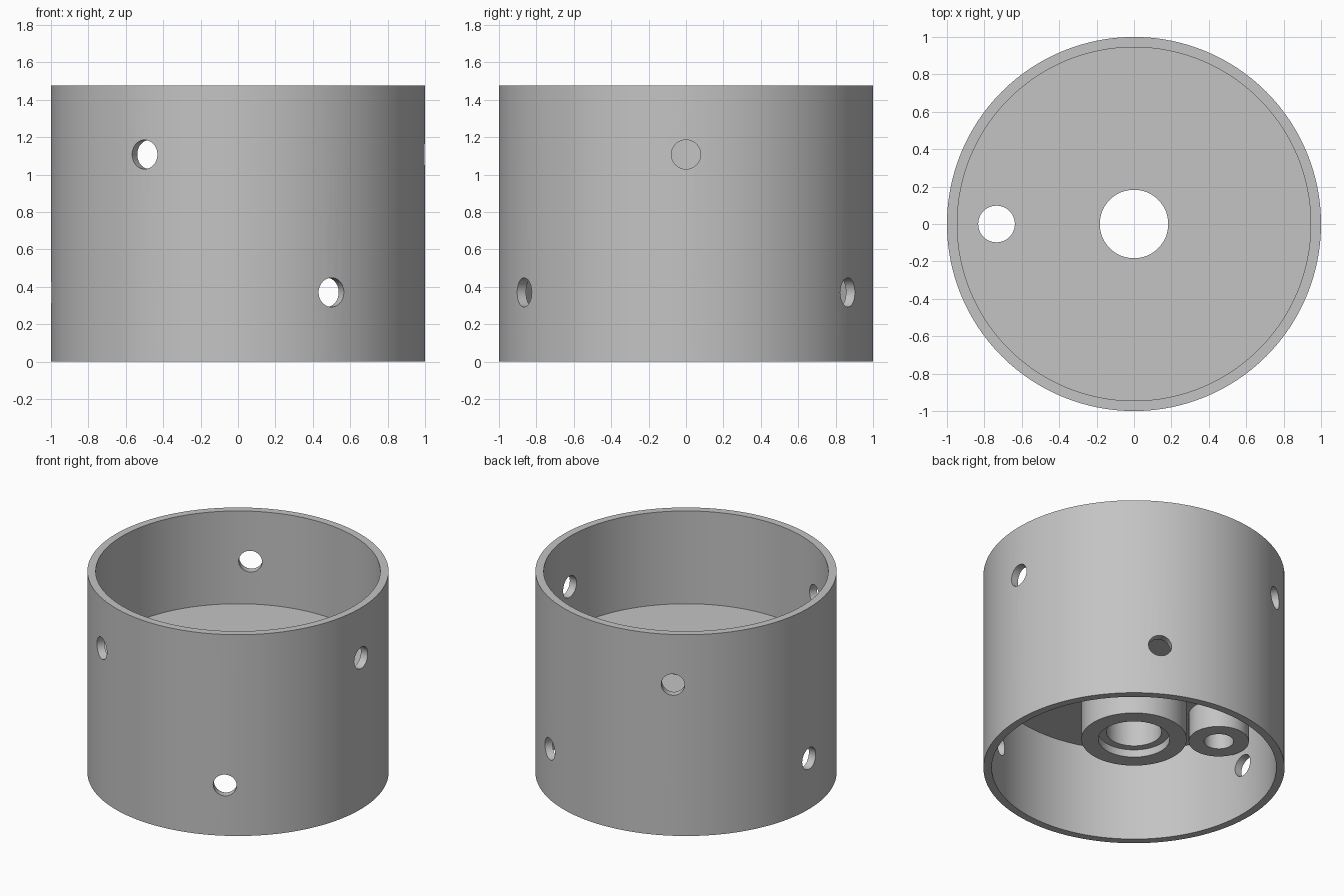
import bpy
import bmesh
import math
from mathutils import Matrix, Vector

cube = bpy.data.objects.get("Cube")
if cube:
    bpy.data.objects.remove(cube, do_unlink=True)

HEIGHT = 1.475
INNER = 0.945
FLOOR_TOP, FLOOR_BOTTOM = 0.795, 0.68
HUB_BOTTOM, HUB_STEP = 0.22, 0.275
BOSS_X, BOSS_BOTTOM = -0.735, 0.476
SIDES = 128

grey = bpy.data.materials.new("plain grey")
grey.use_nodes = True
grey.diffuse_color = (0.55, 0.55, 0.55, 1)
grey.node_tree.nodes["Principled BSDF"].inputs["Base Color"].default_value = grey.diffuse_color


def add_object(name, bm):
    bmesh.ops.recalc_face_normals(bm, faces=bm.faces[:])
    mesh = bpy.data.meshes.new(name)
    bm.to_mesh(mesh)
    bm.free()
    mesh.materials.append(grey)
    obj = bpy.data.objects.new(name, mesh)
    bpy.context.collection.objects.link(obj)
    return obj


def lathe(name, profile):
    """Revolve a closed (radius, height) outline around z."""
    bm = bmesh.new()
    rings = []
    for i in range(SIDES):
        a = 2 * math.pi * i / SIDES
        rings.append([bm.verts.new((r * math.cos(a), r * math.sin(a), z)) for r, z in profile])
    n = len(profile)
    for i, ring in enumerate(rings):
        after = rings[(i + 1) % SIDES]
        for j in range(n):
            k = (j + 1) % n
            bm.faces.new((ring[j], after[j], after[k], ring[k]))
    return add_object(name, bm)


def rod(name, radius, start, end):
    """Solid cylinder between two points."""
    start, end = Vector(start), Vector(end)
    axis = end - start
    turn = axis.to_track_quat("Z", "Y").to_matrix().to_4x4()
    bm = bmesh.new()
    bmesh.ops.create_cone(bm, cap_ends=True, segments=48, radius1=radius, radius2=radius,
                          depth=axis.length, matrix=Matrix.Translation((start + end) / 2) @ turn)
    return add_object(name, bm)


def combine(target, tool, operation):
    """Apply a boolean and discard the tool."""
    tool.hide_render = True
    mod = target.modifiers.new(operation.lower(), "BOOLEAN")
    mod.operation = operation
    mod.solver = "EXACT"
    mod.object = tool
    bpy.context.view_layer.objects.active = target
    bpy.ops.object.modifier_apply(modifier=mod.name)
    bpy.data.objects.remove(tool, do_unlink=True)


# Outer wall, mid floor and stepped central hub in one turned body
housing = lathe("cylindrical_housing", [
    (1, 0), (1, HEIGHT), (INNER, HEIGHT), (INNER, FLOOR_TOP),
    (0.183, FLOOR_TOP), (0.183, HUB_STEP), (0.237, HUB_STEP), (0.237, HUB_BOTTOM),
    (0.35, HUB_BOTTOM), (0.35, FLOOR_BOTTOM), (INNER, FLOOR_BOTTOM), (INNER, 0)])

# Small side boss under the floor, with its through hole
combine(housing, rod("side_boss", 0.2, (BOSS_X, 0, BOSS_BOTTOM), (BOSS_X, 0, 0.74)), "UNION")
combine(housing, rod("boss_hole", 0.098, (BOSS_X, 0, 0.3), (BOSS_X, 0, 1)), "DIFFERENCE")

# Two staggered rows of three radial holes
for first_angle, z in ((0, 1.107), (60, 0.37)):
    for step in range(3):
        a = math.radians(first_angle + 120 * step)
        out = Vector((math.cos(a), math.sin(a), 0))
        lift = Vector((0, 0, z))
        combine(housing, rod("screw_hole", 0.078, out * 0.85 + lift, out * 1.1 + lift), "DIFFERENCE")

bpy.ops.object.select_all(action="DESELECT")
housing.select_set(True)
bpy.context.view_layer.objects.active = housing
bpy.ops.object.shade_smooth_by_angle(angle=math.radians(30))
